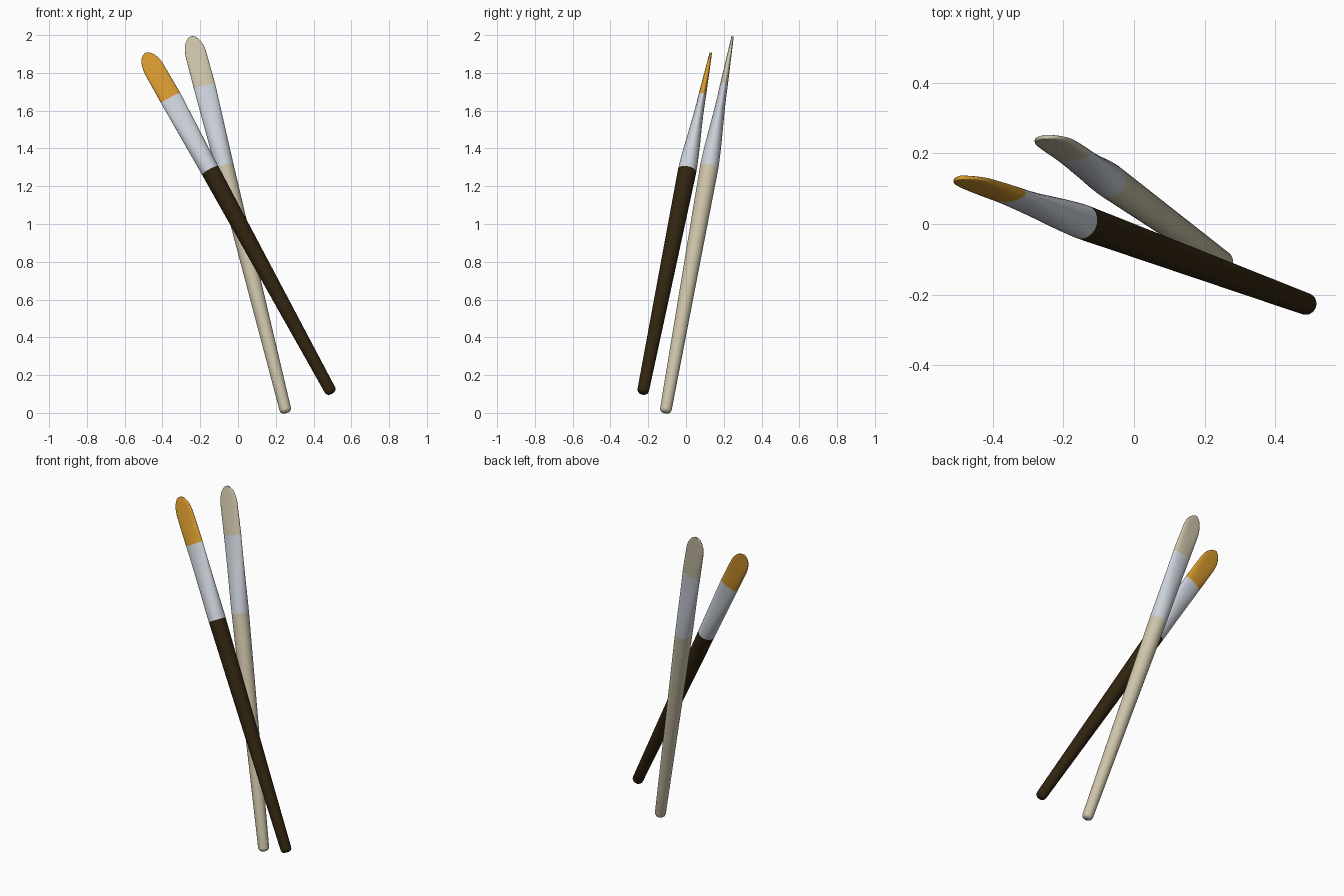
import bpy
import bmesh
import math
from mathutils import Vector, Matrix

if "Cube" in bpy.data.objects:
    bpy.data.objects.remove(bpy.data.objects["Cube"], do_unlink=True)

SIDES = 32


def material(name, rgb):
    m = bpy.data.materials.new(name)
    m.use_nodes = True
    m.diffuse_color = (*rgb, 1)
    bsdf = m.node_tree.nodes["Principled BSDF"]
    bsdf.inputs["Base Color"].default_value = (*rgb, 1)
    bsdf.inputs["Roughness"].default_value = 0.6
    return m


def section(half_w, half_t, power, shift, z):
    """Ring of points: an ellipse that gets boxier as power rises."""
    pts = []
    for i in range(SIDES):
        a = 2 * math.pi * i / SIDES
        c, s = math.cos(a), math.sin(a)
        x = math.copysign(abs(c) ** (2 / power), c) * half_w + shift
        y = math.copysign(abs(s) ** (2 / power), s) * half_t
        pts.append(Vector((x, y, z)))
    return pts


def loft(name, sections, mat, frame):
    """Skin a list of sections, close both ends and place along the brush axis."""
    bm = bmesh.new()
    rings = [[bm.verts.new(p) for p in section(*s)] for s in sections]
    for lo, hi in zip(rings, rings[1:]):
        for i in range(SIDES):
            j = (i + 1) % SIDES
            bm.faces.new((lo[i], lo[j], hi[j], hi[i]))
    bm.faces.new(rings[0][::-1])
    bm.faces.new(rings[-1])
    bm.normal_update()
    mesh = bpy.data.meshes.new(name)
    bm.to_mesh(mesh)
    bm.free()
    mesh.materials.append(mat)
    obj = bpy.data.objects.new(name, mesh)
    bpy.context.collection.objects.link(obj)
    obj.matrix_world = frame
    bpy.ops.object.select_all(action="DESELECT")
    obj.select_set(True)
    bpy.context.view_layer.objects.active = obj
    bpy.ops.object.shade_smooth_by_angle(angle=math.radians(40))
    return obj


def axis_frame(base, tip):
    """Local z runs up the brush, local x is the wide direction of the head."""
    base, tip = Vector(base), Vector(tip)
    z = (tip - base).normalized()
    x = Vector((1, 0, 0))
    x = (x - z * x.dot(z)).normalized()
    y = z.cross(x)
    rot = Matrix((x, y, z)).transposed().to_4x4()
    return Matrix.Translation(base) @ rot


HANDLE_TOP, FERRULE_TOP, TIP = 1.365, 1.81, 2.086


def brush(prefix, base, tip, handle_mat, metal_mat, hair_mat):
    frame = axis_frame(base, tip)

    # Handle: rounded foot and a slow taper
    foot, r0, r1 = 0.022, 0.031, 0.049
    rows = []
    for k in range(6):
        a = k / 5 * math.pi / 2
        r = r0 - foot * (1 - math.sin(a))
        rows.append((r, r, 2, 0, foot * (1 - math.cos(a))))
    for k in range(1, 7):
        f = k / 6
        r = r0 + (r1 - r0) * f
        rows.append((r, r, 2, 0, foot + (HANDLE_TOP - foot) * f))
    loft(prefix + "_handle", rows, handle_mat, frame)

    # Ferrule: round at the handle, pressed flat at the hair
    rows = []
    for k in range(13):
        f = k / 12
        ease = f * f * (3 - 2 * f)
        ease = 0.6 * ease + 0.4 * f
        rows.append((r1 + 0.009 * f, r1 - 0.028 * ease, 2, 0,
                     HANDLE_TOP + (FERRULE_TOP - HANDLE_TOP) * f))
    loft(prefix + "_ferrule", rows, metal_mat, frame)

    # Hair: flat tongue with a rounded, thin-edged tip
    rows = []
    length = TIP - FERRULE_TOP
    straight = 0.62
    for k in range(7):
        f = straight * k / 6
        rows.append((0.058 - 0.003 * f, 0.021 - 0.015 * f, 2 + 2 * f,
                     -0.005 * f, FERRULE_TOP + length * f))
    for k in range(1, 13):
        a = k / 12 * math.pi / 2
        f = straight + (1 - straight) * math.sin(a)
        w = 0.056 * max(math.cos(a), 0.06)
        rows.append((w, 0.021 - 0.015 * f, 2 + 2 * f,
                     -0.004 * f, FERRULE_TOP + length * f))
    loft(prefix + "_hair", rows, hair_mat, frame)


cream = material("cream", (0.61, 0.55, 0.40))
silver = material("silver", (0.61, 0.65, 0.71))
dark_wood = material("dark_wood", (0.030, 0.017, 0.005))
amber = material("amber", (0.67, 0.32, 0.028))

brush("light_brush", (0.255, -0.11, 0.0), (-0.245, 0.248, 2.0), cream, silver, cream)
brush("dark_brush", (0.497, -0.23, 0.103), (-0.484, 0.13, 1.9), dark_wood, silver, amber)
